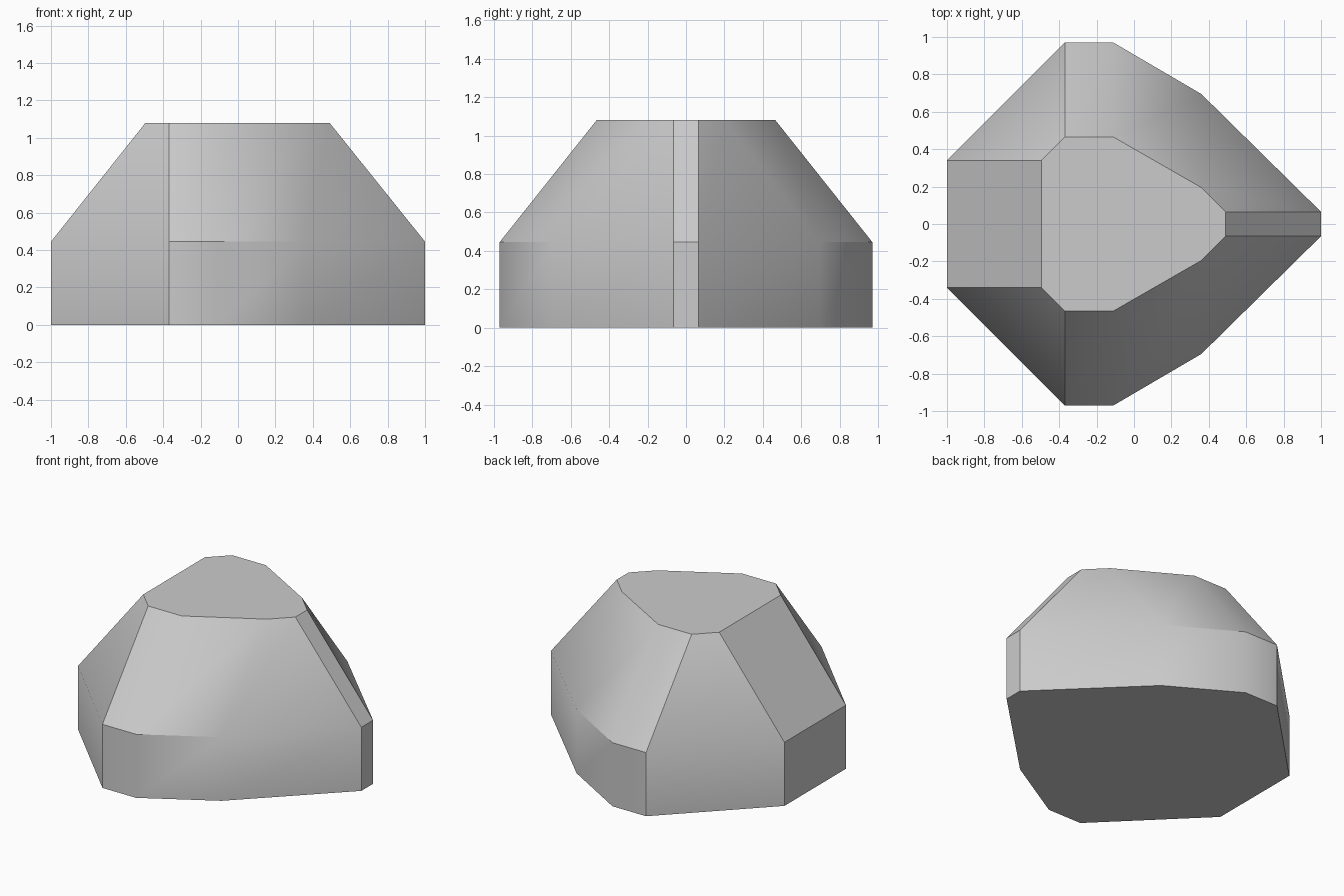
import bpy, bmesh, math

cube = bpy.data.objects.get("Cube")
if cube:
    bpy.data.objects.remove(cube, do_unlink=True)

# One flat grey
grey = bpy.data.materials.new("light_grey")
grey.use_nodes = True
colour = (0.6, 0.6, 0.6, 1)
grey.diffuse_color = colour
grey.node_tree.nodes["Principled BSDF"].inputs["Base Color"].default_value = colour

# Half outlines of the wall and the flat top, running left to right
WALL = [(-1, 0.34), (-0.37, 0.97), (-0.11, 0.97), (0.36, 0.695), (1, 0.065)]
TOP = [(-0.495, 0.34), (-0.37, 0.465), (-0.11, 0.465), (0.36, 0.195), (0.49, 0.065)]


def ring(bm, half, z):
    """Mirror a half outline across y and add it as a counter-clockwise loop."""
    loop = [(x, -y) for x, y in half] + half[::-1]
    return [bm.verts.new((x, y, z)) for x, y in loop]


# Block with vertical walls and sloping shoulders
bm = bmesh.new()
rings = [ring(bm, WALL, 0), ring(bm, WALL, 0.445), ring(bm, TOP, 1.08)]
for low, high in zip(rings, rings[1:]):
    for i in range(len(low)):
        j = (i + 1) % len(low)
        bm.faces.new((low[i], low[j], high[j], high[i]))
bm.faces.new(rings[0][::-1])
bm.faces.new(rings[-1])
bmesh.ops.recalc_face_normals(bm, faces=bm.faces)

mesh = bpy.data.meshes.new("faceted_block")
bm.to_mesh(mesh)
bm.free()
mesh.materials.append(grey)
block = bpy.data.objects.new("faceted_block", mesh)
bpy.context.collection.objects.link(block)

# Soft shading across shallow corners only
bpy.ops.object.select_all(action='DESELECT')
block.select_set(True)
bpy.context.view_layer.objects.active = block
bpy.ops.object.shade_smooth_by_angle(angle=math.radians(31))
